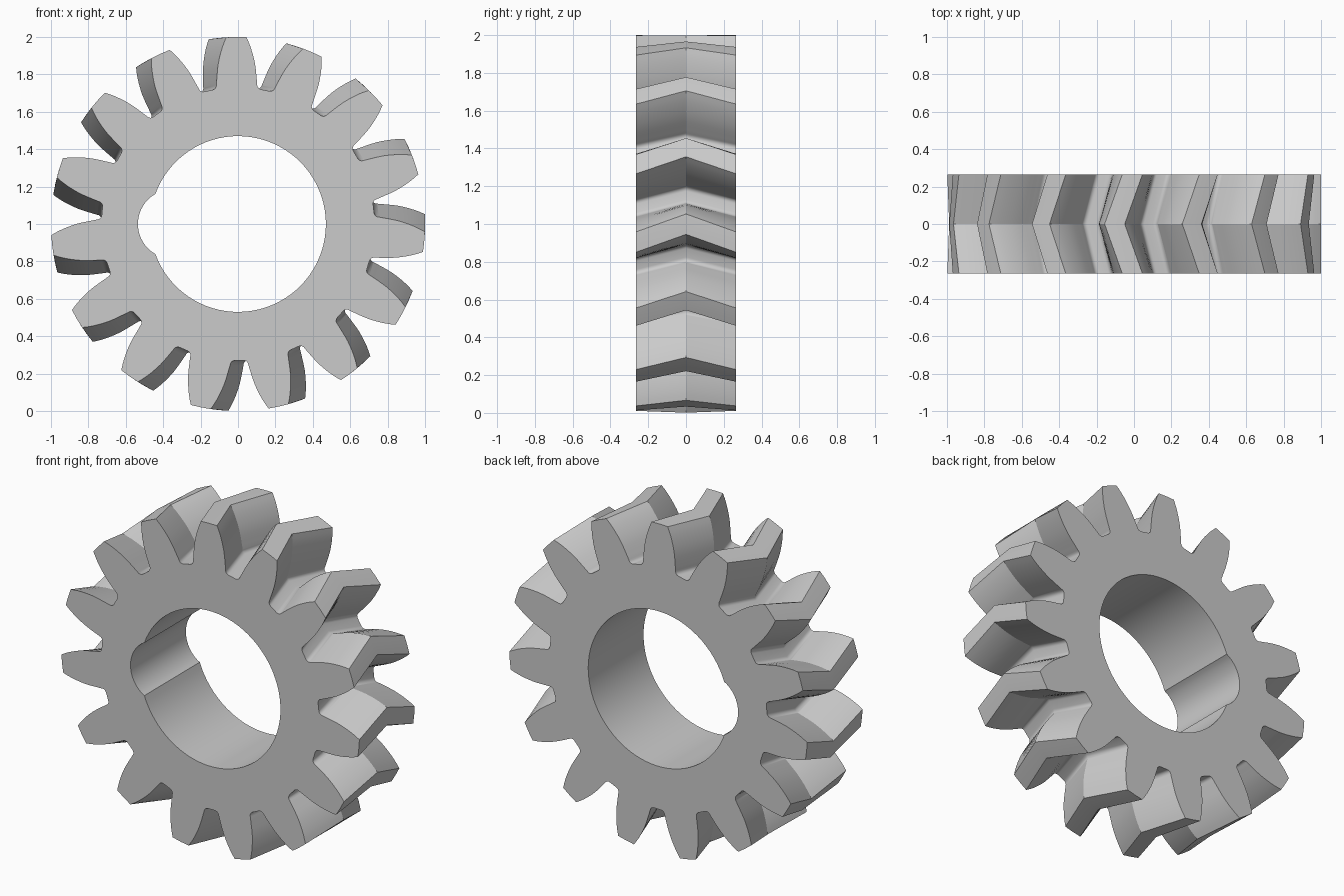
import bpy, bmesh, math
from math import sin, cos, pi, radians

if "Cube" in bpy.data.objects:
    bpy.data.objects.remove(bpy.data.objects["Cube"])

TEETH = 15
HALF = 0.265          # half of the face width
TWIST = 0.095         # rotation of the middle section against the end faces
PHASE = radians(90.5)
BORE = 0.47

# Half tooth profile: (radius, half angle), tip to root, ending in a round fillet
flank = [(1.0, 0.0), (1.0, 0.054), (0.975, 0.067), (0.95, 0.079), (0.92, 0.092),
         (0.89, 0.104), (0.86, 0.115), (0.83, 0.124), (0.80, 0.132), (0.775, 0.139)]
for i in range(6):
    t = i * pi / 10
    flank.append((0.755 - 0.025 * sin(t), 0.145 + 0.033 * (1 - cos(t))))

# Full tooth runs from root to root, counterclockwise
tooth = [(r, -a) for r, a in reversed(flank)] + flank[1:]


def gear_outline(turn):
    return [(r * cos(PHASE + turn + k * 2 * pi / TEETH + a),
             r * sin(PHASE + turn + k * 2 * pi / TEETH + a))
            for k in range(TEETH) for r, a in tooth]


def bore_outline():
    """Round bore joined to a rounded keyway on the -x side."""
    key_r, key_x = 0.186, -0.349
    joint = math.atan2(0.16, -0.442)
    pts = []
    n = 72
    for i in range(n + 1):
        a = -joint + 2 * joint * i / n
        pts.append((BORE * cos(a), BORE * sin(a)))
    start = math.atan2(pts[-1][1], pts[-1][0] - key_x)
    for i in range(1, 20):
        a = start + (2 * pi - 2 * start) * i / 20
        pts.append((key_x + key_r * cos(a), key_r * sin(a)))
    return pts


bm = bmesh.new()


def ring(points, y):
    return [bm.verts.new((x, y, z + 1)) for x, z in points]


def bridge(a, b):
    n = len(a)
    for i in range(n):
        j = (i + 1) % n
        bm.faces.new((a[i], a[j], b[j], b[i]))


# Herringbone teeth: two opposite twists meeting at the middle
front = ring(gear_outline(0), -HALF)
middle = ring(gear_outline(TWIST), 0)
back = ring(gear_outline(0), HALF)
bridge(front, middle)
bridge(middle, back)

# Bore wall
bore_front = ring(bore_outline(), -HALF)
bore_back = ring(bore_outline(), HALF)
bridge(bore_front, bore_back)

# End faces
for outer, inner in ((front, bore_front), (back, bore_back)):
    edges = []
    for loop in (outer, inner):
        edges += [bm.edges.get((loop[i - 1], loop[i])) for i in range(len(loop))]
    bmesh.ops.triangle_fill(bm, edges=edges, use_beauty=True)

bmesh.ops.recalc_face_normals(bm, faces=bm.faces)
mesh = bpy.data.meshes.new("herringbone_gear")
bm.to_mesh(mesh)
bm.free()

gear = bpy.data.objects.new("herringbone_gear", mesh)
bpy.context.collection.objects.link(gear)
steel = bpy.data.materials.new("light_grey")
steel.diffuse_color = (0.6, 0.6, 0.6, 1)
steel.use_nodes = True
steel.node_tree.nodes["Principled BSDF"].inputs["Base Color"].default_value = steel.diffuse_color
mesh.materials.append(steel)

# Smooth flanks and bore, crisp tips, rims and middle ridge
bpy.context.view_layer.objects.active = gear
gear.select_set(True)
bpy.ops.object.shade_smooth_by_angle(angle=radians(27))
